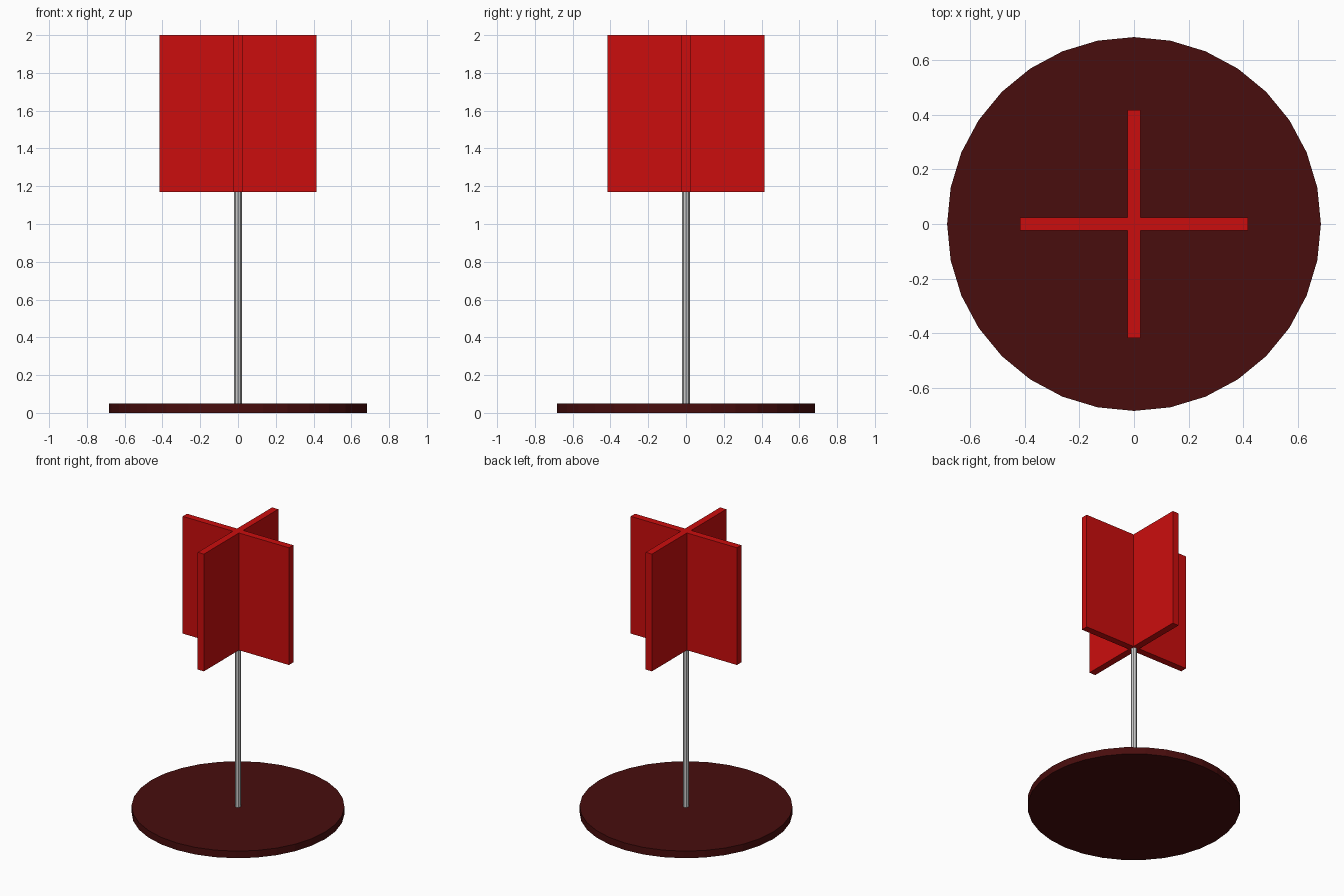
import bpy

if "Cube" in bpy.data.objects:
    bpy.data.objects.remove(bpy.data.objects["Cube"], do_unlink=True)


def material(name, rgb):
    mat = bpy.data.materials.new(name)
    mat.use_nodes = True
    mat.diffuse_color = (*rgb, 1)
    mat.node_tree.nodes["Principled BSDF"].inputs["Base Color"].default_value = (*rgb, 1)
    return mat


red = material("bright red", (0.6, 0.004, 0.004))
maroon = material("dark maroon", (0.065, 0.004, 0.004))
grey = material("light grey", (0.6, 0.6, 0.6))


def finish(name, mat):
    obj = bpy.context.object
    obj.name = obj.data.name = name
    obj.data.materials.append(mat)
    return obj


def cylinder(name, mat, sides, radius, bottom, top):
    bpy.ops.mesh.primitive_cylinder_add(vertices=sides, radius=radius, depth=top - bottom,
                                        location=(0, 0, (bottom + top) / 2))
    return finish(name, mat)


def panel(name, mat, x, y, bottom, top):
    bpy.ops.mesh.primitive_cube_add(size=1, location=(0, 0, (bottom + top) / 2))
    obj = finish(name, mat)
    for v in obj.data.vertices:
        v.co.x *= x
        v.co.y *= y
        v.co.z *= top - bottom
    return obj


# Round base and slim pole
BASE_TOP, PANEL_BOTTOM, TOP = 0.05, 1.17, 2.0
cylinder("base", maroon, 32, 0.683, 0, BASE_TOP)
cylinder("pole", grey, 8, 0.02, BASE_TOP, PANEL_BOTTOM)

# Two crossed panels; the second is split in halves so no faces overlap
WIDTH, THICK = 0.832, 0.048
panel("wide_panel", red, WIDTH, THICK, PANEL_BOTTOM, TOP)
length = (WIDTH - THICK) / 2
for side, name in ((-1, "front_panel"), (1, "back_panel")):
    half = panel(name, red, THICK, length, PANEL_BOTTOM, TOP)
    half.location.y = side * (THICK + length) / 2
